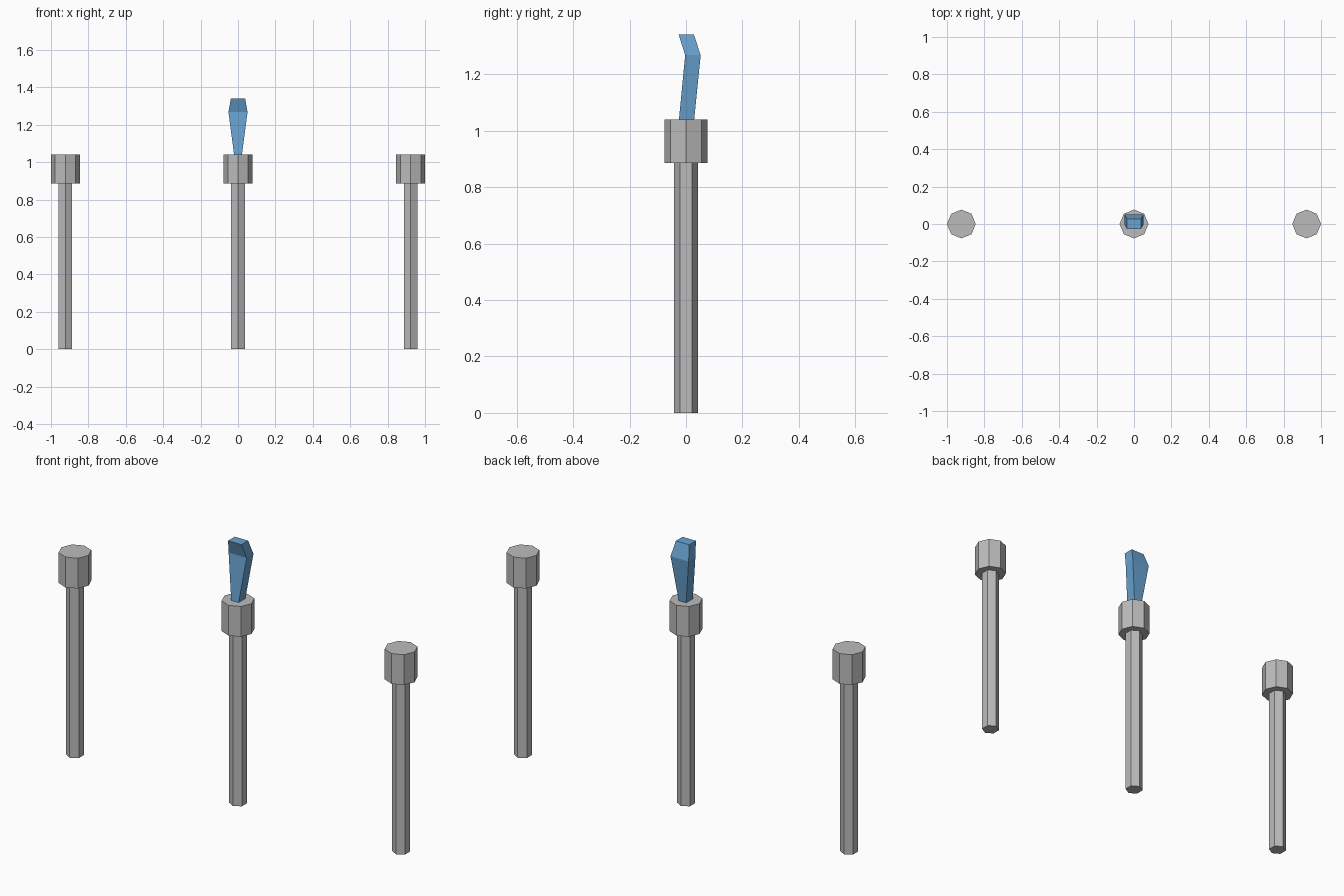
import bpy, bmesh, math

cube = bpy.data.objects.get("Cube")
if cube:
    bpy.data.objects.remove(cube, do_unlink=True)


def material(name, rgb):
    mat = bpy.data.materials.new(name)
    mat.use_nodes = True
    color = (*rgb, 1.0)
    mat.diffuse_color = color
    mat.node_tree.nodes["Principled BSDF"].inputs["Base Color"].default_value = color
    return mat


GREY = material("stone_grey", (0.5, 0.5, 0.5))
BLUE = material("flame_blue", (0.14, 0.36, 0.63))


def loft(name, rings, mat):
    """Skin a stack of equal-sized rings and cap both ends."""
    bm = bmesh.new()
    loops = [[bm.verts.new(p) for p in ring] for ring in rings]
    for low, high in zip(loops, loops[1:]):
        n = len(low)
        for i in range(n):
            j = (i + 1) % n
            bm.faces.new((low[i], low[j], high[j], high[i]))
    bm.faces.new(loops[0][::-1])
    bm.faces.new(loops[-1])
    bmesh.ops.recalc_face_normals(bm, faces=bm.faces)
    mesh = bpy.data.meshes.new(name)
    bm.to_mesh(mesh)
    bm.free()
    mesh.materials.append(mat)
    obj = bpy.data.objects.new(name, mesh)
    bpy.context.collection.objects.link(obj)
    return obj


def polygon(sides, radius, z):
    # First corner points along +y
    angles = [math.pi / 2 + math.tau * i / sides for i in range(sides)]
    return [(radius * math.cos(a), radius * math.sin(a), z) for a in angles]


def rectangle(half_width, front, back, z):
    return [(-half_width, front, z), (half_width, front, z),
            (half_width, back, z), (-half_width, back, z)]


HEAD_BOTTOM, HEAD_TOP = 0.885, 1.04

# Three torches: hexagonal shaft with an octagonal head
for side, x in (("right", -0.923), ("middle", 0.0), ("left", 0.923)):
    shaft = loft(f"{side}_shaft",
                 [polygon(6, 0.042, z) for z in (0, HEAD_BOTTOM)], GREY)
    head = loft(f"{side}_head",
                [polygon(8, 0.077, z) for z in (HEAD_BOTTOM, HEAD_TOP)], GREY)
    shaft.location.x = head.location.x = x

# Bent flame on the middle torch
loft("flame", [rectangle(0.021, -0.025, 0.029, HEAD_TOP),
               rectangle(0.051, -0.003, 0.052, 1.268),
               rectangle(0.038, -0.026, 0.028, 1.341)], BLUE)
